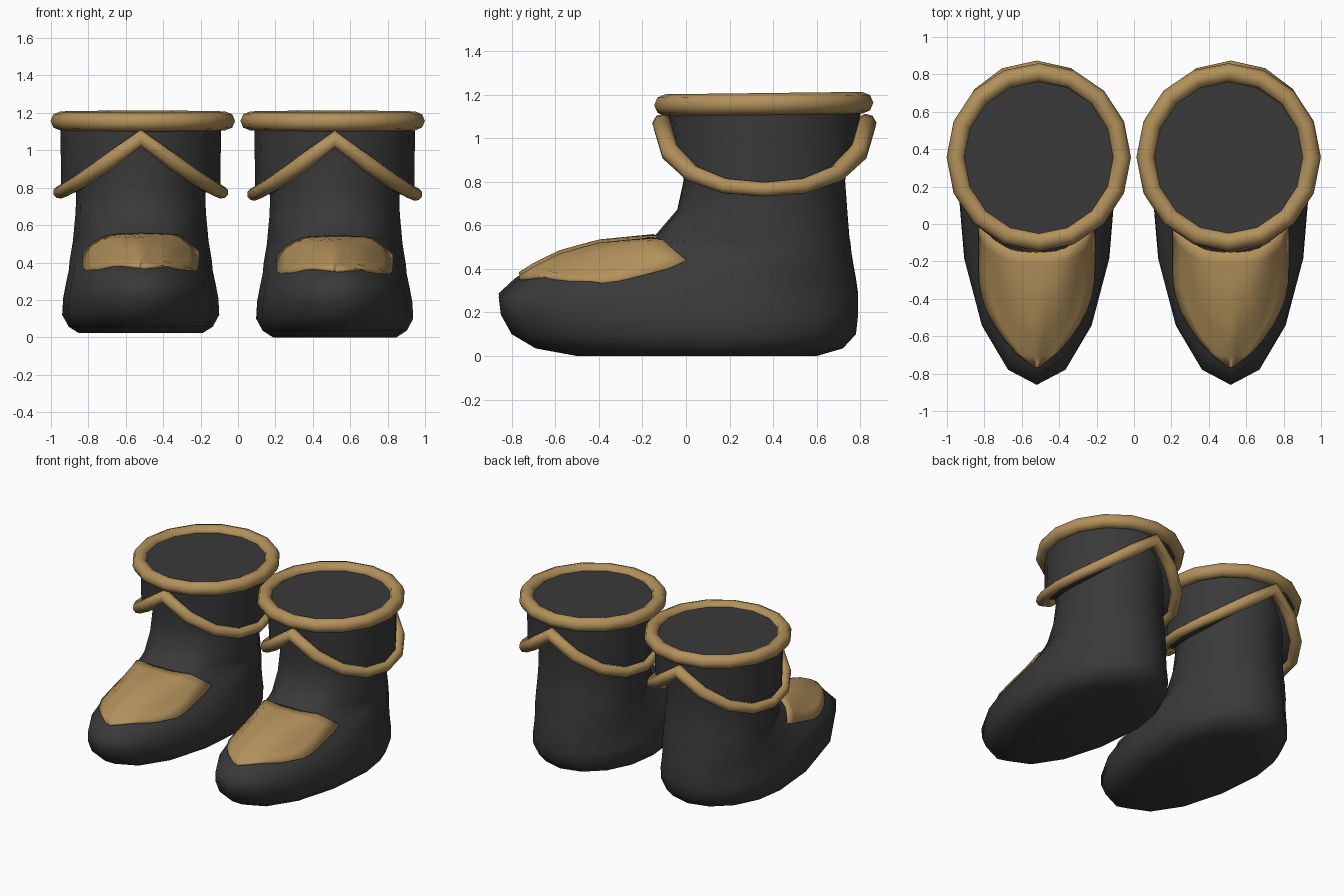
import bpy, bmesh, math
from mathutils import Vector
from mathutils.bvhtree import BVHTree

cube = bpy.data.objects.get("Cube")
if cube:
    bpy.data.objects.remove(cube, do_unlink=True)

SIDES = 16
TOP_Y = 0.36  # centre of the boot opening


def material(name, rgb):
    mat = bpy.data.materials.new(name)
    mat.use_nodes = True
    mat.diffuse_color = (*rgb, 1)
    mat.node_tree.nodes["Principled BSDF"].inputs["Base Color"].default_value = (*rgb, 1)
    return mat


dark = material("charcoal leather", (0.042, 0.042, 0.042))
gold = material("tan trim", (0.45, 0.285, 0.105))


def add_object(name, mesh, mat, place):
    mesh.materials.clear()
    mesh.materials.append(mat)
    mesh.shade_smooth()
    mesh.set_sharp_from_angle(angle=math.radians(62))
    obj = bpy.data.objects.new(name, mesh)
    obj.location, obj.scale = place
    bpy.context.collection.objects.link(obj)
    return obj


def loft(rings, caps):
    bm = bmesh.new()
    rows = [[bm.verts.new(p) for p in ring] for ring in rings]
    for a, b in zip(rows, rows[1:]):
        for i in range(SIDES):
            j = (i + 1) % SIDES
            bm.faces.new((a[i], a[j], b[j], b[i]))
    if caps:
        bm.faces.new(rows[0][::-1])
        bm.faces.new(rows[-1])
    bmesh.ops.recalc_face_normals(bm, faces=bm.faces)
    return bm


def to_mesh(bm, name):
    mesh = bpy.data.meshes.new(name)
    bm.to_mesh(mesh)
    return mesh


def outline(z, front, back, width, cy, power):
    # Oval with separate front and back lengths; power narrows the instep
    ring = []
    for i in range(SIDES):
        a = math.tau * i / SIDES
        c = math.cos(a)
        y = cy - (cy - front) * abs(c) ** power if c > 0 else cy - (back - cy) * c
        ring.append((width * math.sin(a), y, z))
    return ring


# z, front, back, half width, centre, power
BOOT = [
    (0.0, -0.5, 0.6, 0.33, 0.18, 1),
    (0.035, -0.69, 0.72, 0.385, 0.2, 1),
    (0.1, -0.8, 0.78, 0.42, 0.2, 1),
    (0.19, -0.85, 0.79, 0.415, 0.2, 1),
    (0.27, -0.86, 0.79, 0.4, 0.2, 1),
    (0.34, -0.785, 0.78, 0.385, 0.25, 1.15),
    (0.395, -0.7, 0.77, 0.38, 0.3, 1.75),
    (0.455, -0.58, 0.76, 0.37, 0.33, 2.1),
    (0.505, -0.4, 0.755, 0.362, 0.35, 2.1),
    (0.53, -0.15, 0.75, 0.36, 0.35, 1.2),
    (0.66, -0.04, 0.74, 0.348, 0.35, 1),
    (0.8, -0.01, 0.73, 0.345, 0.36, 1),
    (1.165, -0.06, 0.78, 0.42, 0.36, 1),
]


def scallop(a):
    # Height of the cuff edge: peaks at front and back, low at the sides
    return 0.765 + 0.295 * (1 - abs(math.sin(a))) ** 1.15


def around(rx, ry, height):
    points = []
    for i in range(SIDES):
        a = math.tau * i / SIDES
        points.append((rx * math.sin(a), TOP_Y - ry * math.cos(a), height(a)))
    return points


def patch_width(y):
    t = min(1, max(0, (y + 0.77) / 0.5))
    return 0.308 * math.sin(t * math.pi / 2) ** 0.75


def toe_patch(tree):
    # Drape a pointed sheet over the instep
    bm = bmesh.new()
    rows, cols = 10, 12
    grid = []
    for r in range(rows + 1):
        line = []
        for c in range(cols + 1):
            u = 2 * c / cols - 1
            back = -0.15 + 0.15 * abs(u) ** 3
            y = -0.765 + (back + 0.765) * r / rows
            x = u * max(0.01, patch_width(y))
            hit = tree.ray_cast(Vector((x, y, 2)), Vector((0, 0, -1)))
            z = hit[0].z if hit[0] else 0.35
            line.append(bm.verts.new((x, y, z + 0.012)))
        grid.append(line)
    for a, b in zip(grid, grid[1:]):
        for c in range(cols):
            bm.faces.new((a[c], a[c + 1], b[c + 1], b[c]))
    return bm


def build_boot(side, place, rim_x):
    # Foot and shaft
    bm = loft([outline(*row) for row in BOOT], True)
    tree = BVHTree.FromBMesh(bm)
    add_object(side + "_boot_body", to_mesh(bm, "body"), dark, place)

    # Toe patch
    patch = add_object(side + "_toe_patch", to_mesh(toe_patch(tree), "patch"), gold, place)
    solid = patch.modifiers.new("thickness", "SOLIDIFY")
    solid.thickness = 0.025
    solid.offset = -0.7

    # Folded cuff with a scalloped lower edge, closed underneath
    cuff = loft([
        around(0.33, 0.36, scallop),
        around(0.425, 0.435, scallop),
        around(0.43, 0.445, lambda a: 1.15),
    ], False)
    add_object(side + "_cuff", to_mesh(cuff, "cuff"), dark, place)

    # Cord along the cuff edge, fuller at the peaks
    curve = bpy.data.curves.new("cord", "CURVE")
    curve.dimensions = "3D"
    curve.bevel_depth = 0.035
    curve.bevel_resolution = 2
    spline = curve.splines.new("POLY")
    spline.points.add(SIDES - 1)
    path = around(0.434, 0.467, scallop)
    for i, point in enumerate(spline.points):
        point.co = (*path[i], 1)
        point.radius = 1 + 0.35 * math.cos(math.tau * i / SIDES) ** 2
    spline.use_cyclic_u = True
    helper = bpy.data.objects.new("cord_helper", curve)
    mesh = bpy.data.meshes.new_from_object(helper)
    bpy.data.objects.remove(helper)
    add_object(side + "_cuff_cord", mesh, gold, place)

    # Thick ring around the opening, tilted slightly
    bpy.ops.mesh.primitive_torus_add(major_segments=SIDES, minor_segments=8,
                                     major_radius=0.443, minor_radius=0.05)
    rim = bpy.context.object
    rim.name = side + "_top_rim"
    rim.data.materials.append(gold)
    rim.data.shade_smooth()
    rim.location = (rim_x, TOP_Y - 0.003, 1.157)
    rim.scale = (1, 1.02, 1)
    rim.rotation_euler.x = math.radians(0.7)


build_boot("left", ((0.517, 0, 0), (1, 1, 1)), 0.506)
build_boot("right", ((-0.52, 0, 0.022), (1, 1, 0.985)), -0.509)
